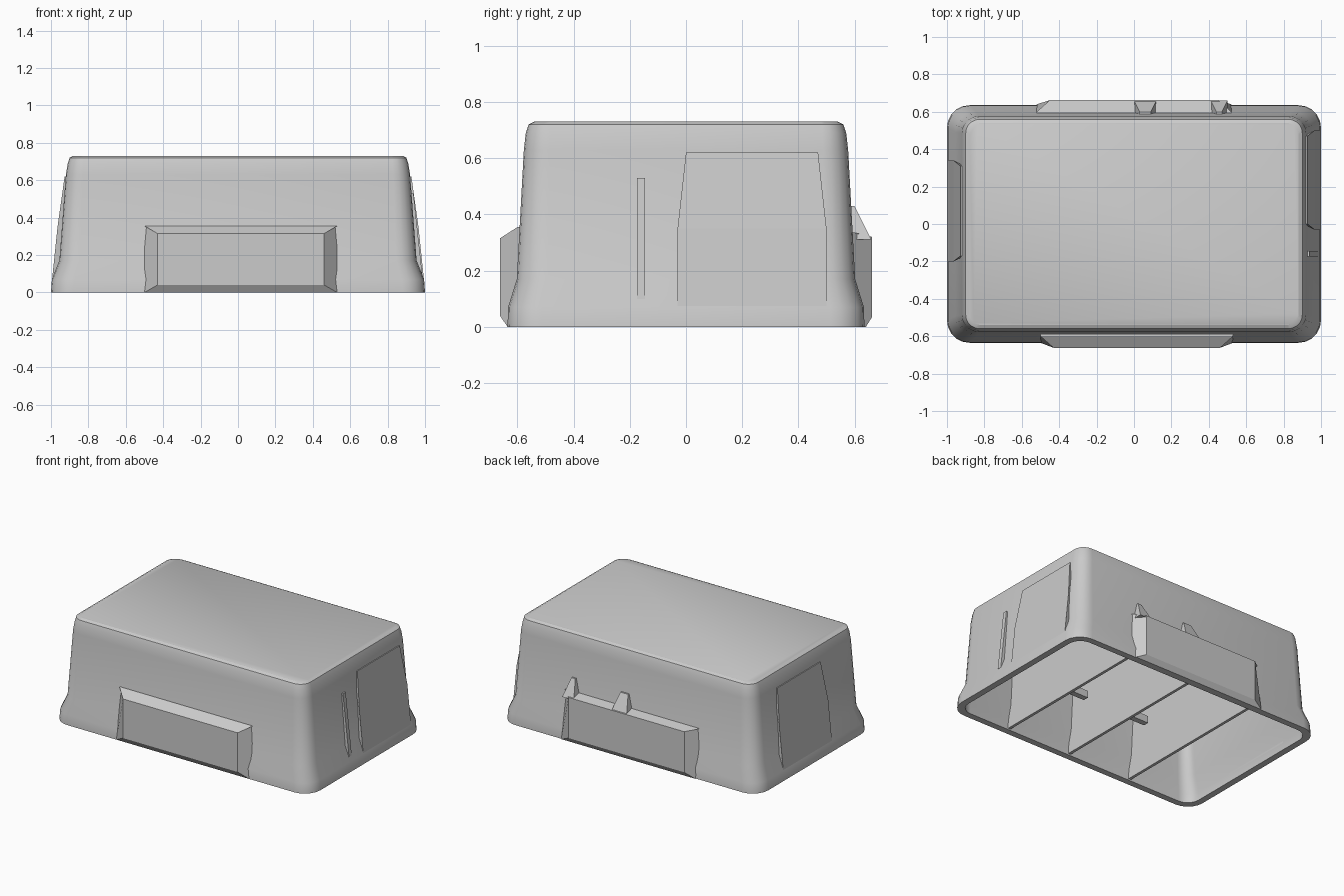
import bpy, bmesh
from math import cos, sin, pi, radians

if "Cube" in bpy.data.objects:
    bpy.data.objects.remove(bpy.data.objects["Cube"])


def add_object(name, bm, smooth=False):
    bmesh.ops.recalc_face_normals(bm, faces=bm.faces)
    mesh = bpy.data.meshes.new(name)
    bm.to_mesh(mesh)
    bm.free()
    ob = bpy.data.objects.new(name, mesh)
    bpy.context.collection.objects.link(ob)
    if smooth:
        bpy.ops.object.select_all(action='DESELECT')
        ob.select_set(True)
        bpy.context.view_layer.objects.active = ob
        bpy.ops.object.shade_smooth_by_angle(angle=radians(25))
    return ob


def loft(bm, rings, cap=True):
    loops = [[bm.verts.new(p) for p in ring] for ring in rings]
    for a, b in zip(loops, loops[1:]):
        n = len(a)
        for i in range(n):
            j = (i + 1) % n
            bm.faces.new((a[i], a[j], b[j], b[i]))
    if cap:
        bm.faces.new(loops[0])
        bm.faces.new(loops[-1])


def rounded_ring(hx, hy, r, z, segs=5):
    pts = []
    for k, (sx, sy) in enumerate([(1, 1), (-1, 1), (-1, -1), (1, -1)]):
        for i in range(segs + 1):
            a = (k + i / segs) * pi / 2
            pts.append((sx * (hx - r) + r * cos(a), sy * (hy - r) + r * sin(a), z))
    return pts


def prism_x(name, profile, x0, x1, inset=None):
    """Extrude a (y, z) profile along x; inset gives per-point end tapers."""
    inset = inset or [0] * len(profile)
    bm = bmesh.new()
    loft(bm, [[(x0 + d, y, z) for (y, z), d in zip(profile, inset)],
              [(x1 - d, y, z) for (y, z), d in zip(profile, inset)]])
    return add_object(name, bm)


def prism_y(name, profile, y0, y1, side=1, inset=None):
    """Extrude an (x, z) profile along y, on the chosen side."""
    inset = inset or [0] * len(profile)
    bm = bmesh.new()
    loft(bm, [[(side * x, y0 + d, z) for (x, z), d in zip(profile, inset)],
              [(side * x, y1 - d, z) for (x, z), d in zip(profile, inset)]])
    return add_object(name, bm)


# Hollow tapered shell: inner ceiling, down to the rim, up the flared outside
sections = [
    (0.865, 0.53, 0.06, 0.69),
    (0.915, 0.562, 0.08, 0.17),
    (0.955, 0.59, 0.09, 0.06),
    (0.955, 0.59, 0.09, 0.0),
    (1.0, 0.635, 0.12, 0.0),
    (0.995, 0.633, 0.12, 0.07),
    (0.955, 0.602, 0.11, 0.17),
    (0.92, 0.577, 0.09, 0.63),
    (0.91, 0.57, 0.085, 0.69),
    (0.9, 0.56, 0.075, 0.72),
    (0.88, 0.54, 0.06, 0.73),
]
bm = bmesh.new()
loft(bm, [rounded_ring(*s) for s in sections])
add_object("shell", bm, smooth=True)

# Front and back grip blocks with bevelled ends
prism_x("front_grip", [(-0.6, 0.0), (-0.635, 0.0), (-0.662, 0.04),
                       (-0.662, 0.315), (-0.6, 0.355), (-0.58, 0.355)],
        -0.5, 0.53, [0, 0, 0.07, 0.07, 0, 0])
prism_x("back_grip", [(0.6, 0.0), (0.64, 0.0), (0.662, 0.035),
                      (0.662, 0.32), (0.6, 0.335), (0.58, 0.335)],
        -0.52, 0.52, [0, 0, 0.07, 0.07, 0, 0])

# Raised wedges on top of the back grip
for x0, x1 in [(0.0, 0.12), (0.41, 0.5)]:
    prism_x("grip_wedge", [(0.58, 0.31), (0.66, 0.31), (0.6, 0.43), (0.58, 0.43)],
            x0, x1, [0, 0, 0.03, 0.03])

# Raised side panels that fill out the flare to a straight slope
panel = [(0.96, 0.0), (1.0, 0.0), (0.995, 0.06), (0.965, 0.35), (0.927, 0.62), (0.9, 0.62)]
taper = [0, 0, 0, 0, 0.03, 0.03]
prism_y("right_panel", panel, -0.03, 0.5, 1, taper)
prism_y("left_panel", panel, -0.2, 0.34, -1, taper)
prism_y("right_fin", [(0.93, 0.1), (0.985, 0.1), (0.938, 0.53), (0.91, 0.53)],
        -0.175, -0.145)

# Three cross partitions inside, with short clips at the middle
wall = [(-0.595, 0.01), (0.595, 0.01), (0.57, 0.17), (0.54, 0.7), (-0.54, 0.7), (-0.57, 0.17)]
for x in (-0.46, 0.04, 0.54):
    prism_x("partition", wall, x - 0.01, x + 0.01)
for x in (0.04, 0.54):
    prism_x("partition_clip", [(-0.02, 0.02), (0.02, 0.02), (0.02, 0.07), (-0.02, 0.07)],
            x - 0.14, x)
